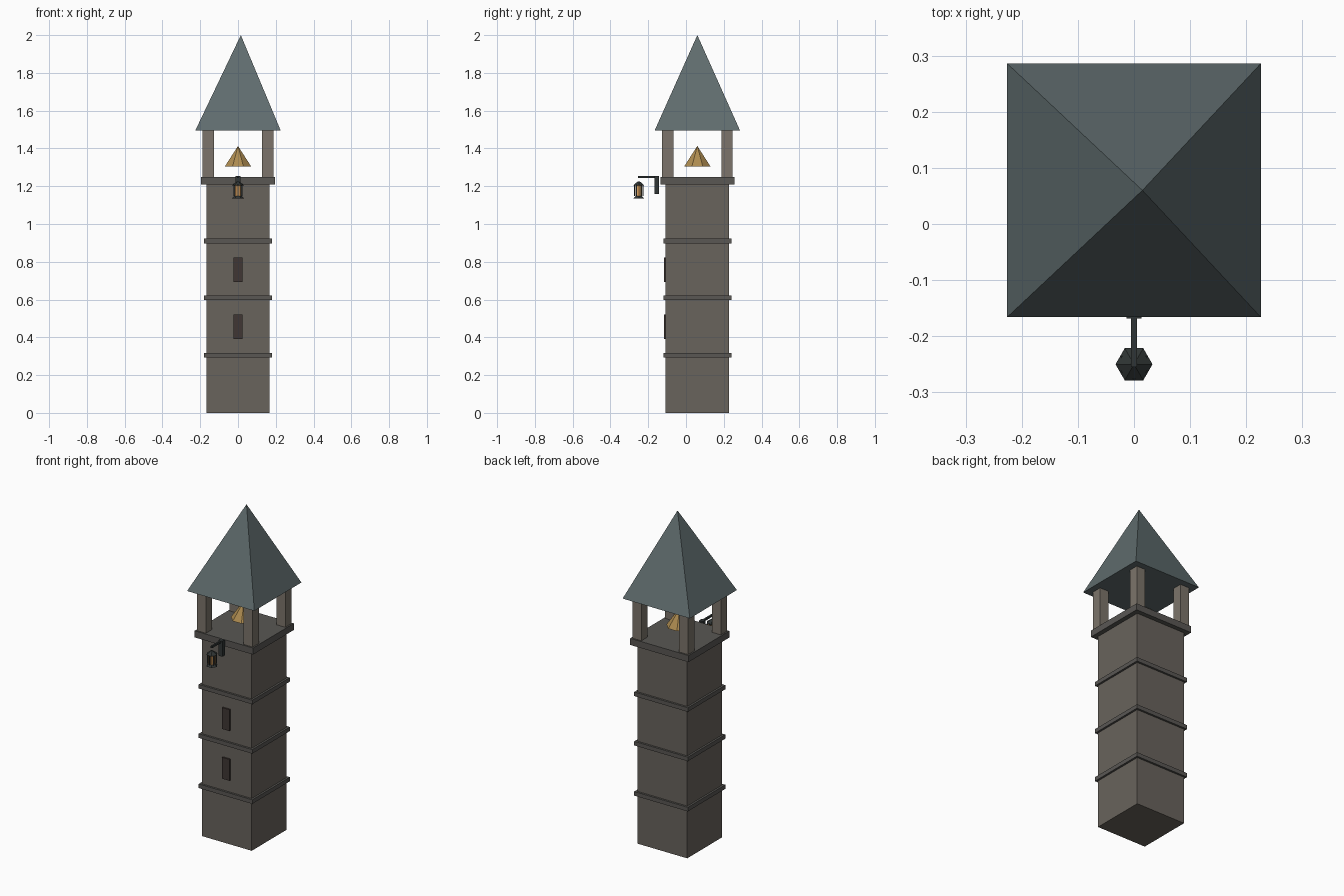
import bpy, bmesh, math
from mathutils import Vector

if "Cube" in bpy.data.objects:
    bpy.data.objects.remove(bpy.data.objects["Cube"])

CY = 0.06   # tower centre in y
LY = -0.25  # lantern centre in y


def mat(name, r, g, b):
    m = bpy.data.materials.new(name)
    m.diffuse_color = (r, g, b, 1)
    m.use_nodes = True
    m.node_tree.nodes["Principled BSDF"].inputs["Base Color"].default_value = m.diffuse_color
    return m


stone = mat("stone", 0.14, 0.125, 0.107)
trim = mat("trim_stone", 0.10, 0.095, 0.088)
post_stone = mat("post_stone", 0.20, 0.175, 0.145)
slate = mat("slate", 0.115, 0.15, 0.155)
dark = mat("window_dark", 0.05, 0.037, 0.033)
bronze = mat("bronze", 0.42, 0.26, 0.08)
iron = mat("iron", 0.03, 0.036, 0.035)
glass = mat("lamp_glass", 0.75, 0.38, 0.12)


def finish(name, bm, material):
    me = bpy.data.meshes.new(name)
    bm.to_mesh(me)
    bm.free()
    me.materials.append(material)
    ob = bpy.data.objects.new(name, me)
    bpy.context.collection.objects.link(ob)
    return ob


def box(name, lo, hi, material):
    bm = bmesh.new()
    bmesh.ops.create_cube(bm, size=1)
    lo, hi = Vector(lo), Vector(hi)
    for v in bm.verts:
        v.co = (lo + hi) / 2 + v.co * (hi - lo)
    return finish(name, bm, material)


def slab(name, half, z0, z1, material):
    return box(name, (-half, CY - half, z0), (half, CY + half, z1), material)


def cone(name, n, r0, r1, x, y, z0, z1, material, turn=0.0):
    bm = bmesh.new()
    bmesh.ops.create_cone(bm, cap_ends=True, segments=n, radius1=r0,
                          radius2=r1, depth=z1 - z0)
    c, s = math.cos(turn), math.sin(turn)
    for v in bm.verts:
        px, py, pz = v.co
        v.co = (x + c * px - s * py, y + s * px + c * py, pz + (z0 + z1) / 2)
    bmesh.ops.remove_doubles(bm, verts=bm.verts, dist=1e-5)
    return finish(name, bm, material)


# Shaft, string courses and belfry floor
slab("tower_shaft", 0.168, 0, 1.215, stone)
for z in (0.305, 0.61, 0.91):
    slab("string_course", 0.18, z - 0.0125, z + 0.0125, trim)
slab("belfry_floor", 0.196, 1.21, 1.25, trim)

# Slit windows on the front
for z in (0.455, 0.757):
    box("slit_window", (-0.025, -0.117, z - 0.065), (0.025, -0.09, z + 0.065), dark)

# Corner posts
for sx in (-1, 1):
    for sy in (-1, 1):
        x, y = sx * 0.157, CY + sy * 0.157
        box("belfry_post", (x - 0.03, y - 0.03, 1.25), (x + 0.03, y + 0.03, 1.5), post_stone)

# Spire roof with its tip leaning slightly to one side
roof = cone("spire_roof", 4, 0.226 * math.sqrt(2), 0, 0, CY, 1.495, 2.0, slate, math.pi / 4)
for v in roof.data.vertices:
    if v.co.z > 1.9:
        v.co.x += 0.015

# Bell
cone("bell", 8, 0.075, 0, 0, CY, 1.305, 1.413, bronze, math.pi / 8)

# Lantern bracket
box("bracket_plate", (-0.013, -0.168, 1.16), (0.013, -0.143, 1.255), iron)
box("bracket_arm", (-0.005, -0.255, 1.243), (0.005, -0.145, 1.255), iron)

# Hexagonal lantern
T = math.pi / 6
cone("lantern_base", 6, 0.033, 0.018, 0, LY, 1.135, 1.15, iron, T)
cone("lantern_glass", 6, 0.021, 0.021, 0, LY, 1.148, 1.207, glass, T)
cone("lantern_cap", 6, 0.033, 0.006, 0, LY, 1.205, 1.226, iron, T)
for i in range(6):
    a = T + i * math.pi / 3
    x, y = 0.023 * math.cos(a), LY + 0.023 * math.sin(a)
    box("lantern_bar", (x - 0.003, y - 0.003, 1.147), (x + 0.003, y + 0.003, 1.208), iron)
